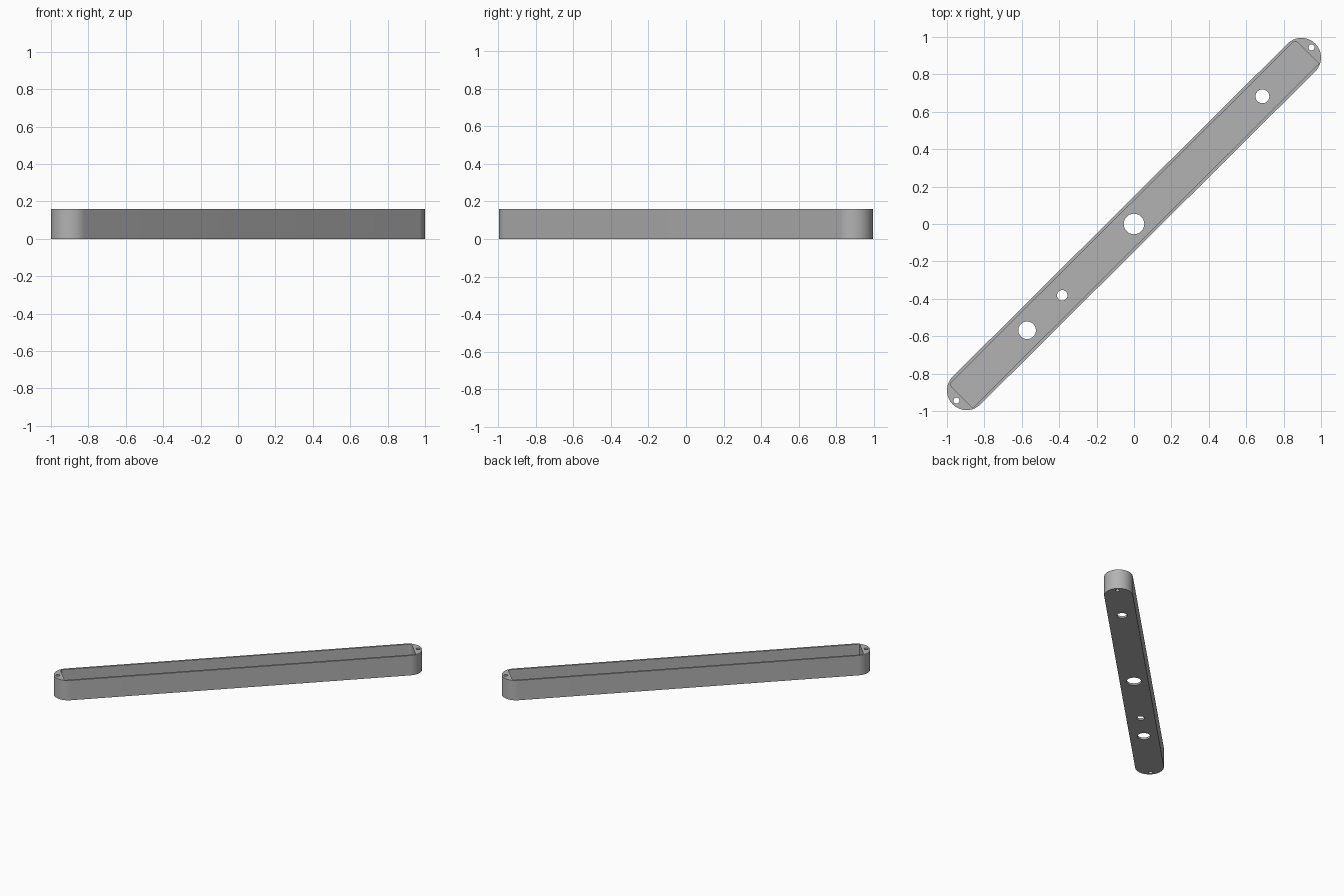
import bpy, bmesh, math

if "Cube" in bpy.data.objects:
    bpy.data.objects.remove(bpy.data.objects["Cube"])

HEIGHT, FLOOR = 0.16, 0.016
R, HALF = 0.105, 1.262            # end radius, distance from middle to end centres
WALL_V, END_U, FILLET = 0.089, 1.305, 0.022
ANGLE = math.atan2(0.89, 0.895)   # the tray lies along the diagonal


def arc(cx, cy, r, a0, a1, n):
    return [(cx + r * math.cos(math.radians(a0 + (a1 - a0) * i / n)),
             cy + r * math.sin(math.radians(a0 + (a1 - a0) * i / n))) for i in range(n + 1)]


def prism(name, outline, z0, z1):
    """Extrude a flat outline from z0 to z1, turned onto the diagonal."""
    c, s = math.cos(ANGLE), math.sin(ANGLE)
    bm = bmesh.new()
    face = bm.faces.new([bm.verts.new((u * c - v * s, u * s + v * c, z0)) for u, v in outline])
    top = bmesh.ops.extrude_face_region(bm, geom=[face])["geom"]
    bmesh.ops.translate(bm, vec=(0, 0, z1 - z0),
                        verts=[g for g in top if isinstance(g, bmesh.types.BMVert)])
    bmesh.ops.recalc_face_normals(bm, faces=bm.faces)
    mesh = bpy.data.meshes.new(name)
    bm.to_mesh(mesh)
    bm.free()
    obj = bpy.data.objects.new(name, mesh)
    bpy.context.collection.objects.link(obj)
    return obj


# Round-ended body
tray = prism("tray", arc(HALF, 0, R, -90, 90, 32) + arc(-HALF, 0, R, 90, 270, 32), 0, HEIGHT)

# Cavity: two filleted corners on one long side, two square corners on the other
cu, cv = END_U - FILLET, WALL_V - FILLET
cavity = ([(-END_U, -WALL_V), (END_U, -WALL_V)]
          + arc(cu, cv, FILLET, 0, 90, 8) + arc(-cu, cv, FILLET, 90, 180, 8))
cutters = [prism("cavity_cutter", cavity, FLOOR, HEIGHT + 0.1)]

# Floor holes and screw holes: position along the tray, radius
for u, r in [(0, 0.055), (0.968, 0.037), (-0.541, 0.028), (-0.806, 0.047),
             (1.339, 0.016), (-1.339, 0.016)]:
    cutters.append(prism("hole_cutter", arc(u, 0, r, 0, 360, 32)[:-1], -0.1, HEIGHT + 0.1))

# Cut, apply and clear the cutters
bpy.context.view_layer.objects.active = tray
tray.select_set(True)
for cutter in cutters:
    mod = tray.modifiers.new("cut", 'BOOLEAN')
    mod.operation, mod.solver, mod.object = 'DIFFERENCE', 'EXACT', cutter
    bpy.ops.object.modifier_apply(modifier=mod.name)
    bpy.data.objects.remove(cutter)

grey = bpy.data.materials.new("grey")
grey.diffuse_color = (0.45, 0.45, 0.45, 1)
grey.use_nodes = True
grey.node_tree.nodes["Principled BSDF"].inputs["Base Color"].default_value = grey.diffuse_color
tray.data.materials.clear()
tray.data.materials.append(grey)
bpy.ops.object.shade_smooth_by_angle(angle=math.radians(30))
